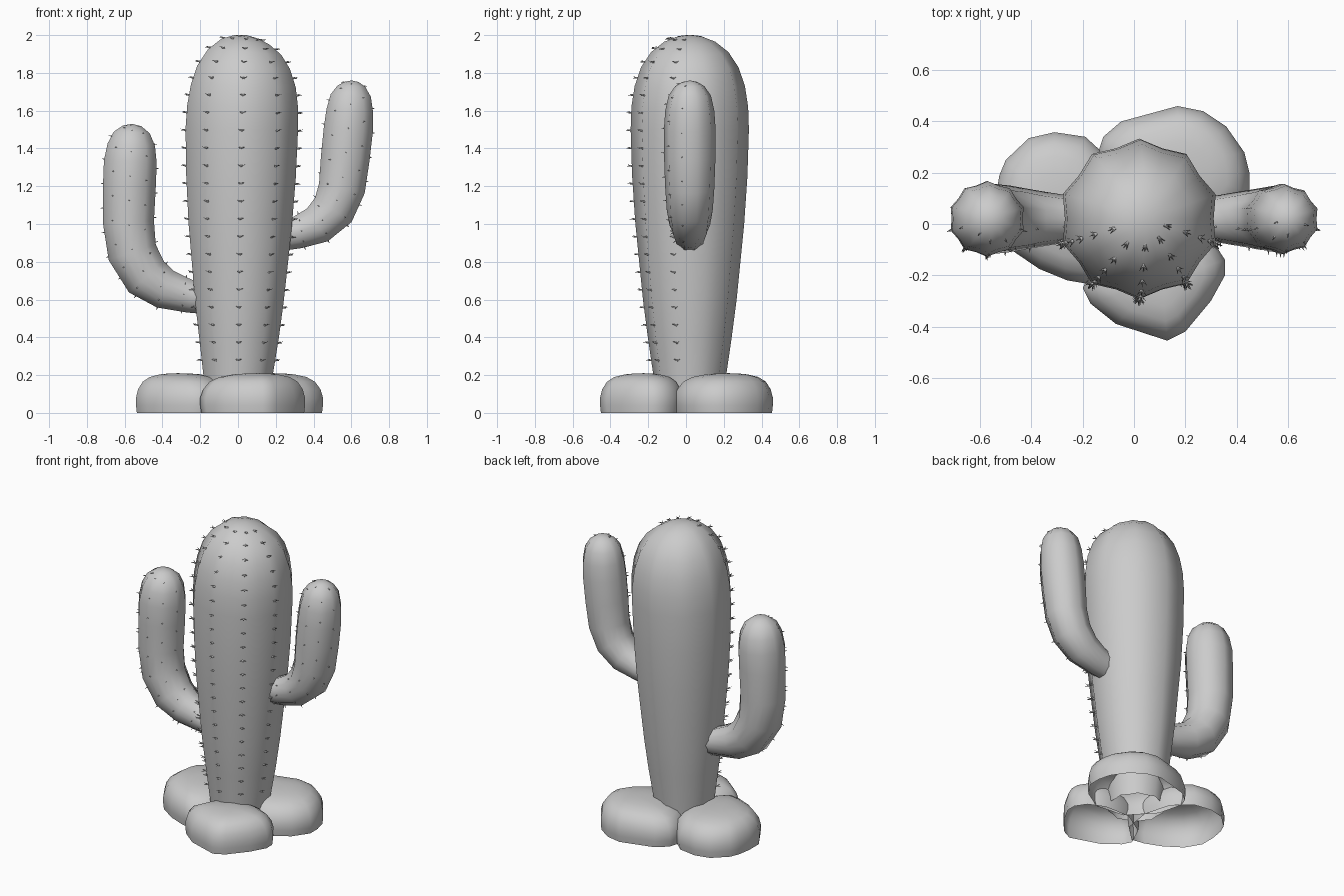
import bpy, bmesh, math
from mathutils import Vector

if "Cube" in bpy.data.objects:
    bpy.data.objects.remove(bpy.data.objects["Cube"])

RIDGES = 10
CY = 0.02


def finish(bm, name):
    bmesh.ops.recalc_face_normals(bm, faces=bm.faces)
    for f in bm.faces:
        f.smooth = True
    me = bpy.data.meshes.new(name)
    bm.to_mesh(me)
    bm.free()
    ob = bpy.data.objects.new(name, me)
    bpy.context.collection.objects.link(ob)
    return ob


def loft(name, rings, apex):
    """Skin closed rings, open at the start and closed to an apex point."""
    bm = bmesh.new()
    rows = [[bm.verts.new(p) for p in ring] for ring in rings]
    n = len(rows[0])
    for a, b in zip(rows, rows[1:]):
        for i in range(n):
            j = (i + 1) % n
            bm.faces.new((a[i], a[j], b[j], b[i]))
    tip = bm.verts.new(apex)
    for i in range(n):
        bm.faces.new((rows[-1][i], rows[-1][(i + 1) % n], tip))
    return finish(bm, name)


def ribbed_rings(path):
    """Star-shaped sections along an (x, z, radius) path; last point is the tip."""
    pts = [Vector((x, CY, z)) for x, z, r in path]
    rings = []
    for k in range(len(path) - 1):
        t = (pts[k + 1] - pts[max(k - 1, 0)]).normalized()
        n, b = Vector((t.z, 0, -t.x)), Vector((0, 1, 0))
        ring = []
        for i in range(RIDGES * 2):
            a = math.radians(18 + i * 18)
            r = path[k][2] * (1 if i % 2 == 0 else 0.925)
            ring.append(pts[k] + n * r * math.cos(a) + b * r * math.sin(a))
        rings.append(ring)
    return pts, rings


def spine(bm, base, direction, length, radius):
    d = direction.normalized()
    u = d.orthogonal().normalized()
    v = d.cross(u)
    tri = [bm.verts.new(base - d * 0.004 + (u * math.cos(a) + v * math.sin(a)) * radius)
           for a in (0, 2 * math.pi / 3, 4 * math.pi / 3)]
    tip = bm.verts.new(base + d * length)
    for i in range(3):
        bm.faces.new((tri[i], tri[(i + 1) % 3], tip))


def spines(name, pts, rings, start, step, length, radius, spread):
    """Spines along the five ridges that face the front."""
    bm = bmesh.new()
    for ridge in range(5, 10):
        travelled, due = 0.0, start
        for k in range(len(rings) - 1):
            p, q = rings[k][ridge * 2], rings[k + 1][ridge * 2]
            seg = (q - p).length
            while due <= travelled + seg:
                f = (due - travelled) / seg
                base = p.lerp(q, f)
                along = (q - p).normalized()
                out = (base - pts[k].lerp(pts[k + 1], f)).normalized()
                side = along.cross(out)
                for s in spread:
                    d = out + side * s + along * 0.4 * abs(s)
                    spine(bm, base, d, length, radius)
                due += step
            travelled += seg
    finish(bm, name)


# Trunk and arms
trunk = [(0, 0.05, 0.175), (0, 0.2, 0.193), (0.005, 0.4, 0.222), (0.007, 0.6, 0.248),
         (0.01, 0.8, 0.268), (0.012, 1.0, 0.288), (0.016, 1.25, 0.305), (0.02, 1.5, 0.313),
         (0.025, 1.62, 0.309), (0.028, 1.73, 0.292), (0.03, 1.83, 0.258), (0.035, 1.91, 0.205),
         (0.04, 1.965, 0.135), (0.045, 1.99, 0.07), (0.045, 2.0, 0)]
right_arm = [(0.2, 0.935, 0.085), (0.315, 0.955, 0.09), (0.42, 0.995, 0.108), (0.505, 1.075, 0.122),
             (0.55, 1.19, 0.13), (0.568, 1.35, 0.136), (0.584, 1.5, 0.137), (0.592, 1.6, 0.13),
             (0.597, 1.68, 0.112), (0.6, 1.73, 0.077), (0.6, 1.752, 0.04), (0.6, 1.76, 0)]
left_arm = [(-0.13, 0.6, 0.085), (-0.25, 0.615, 0.09), (-0.385, 0.655, 0.112), (-0.485, 0.72, 0.13),
            (-0.56, 0.85, 0.138), (-0.58, 1.01, 0.142), (-0.575, 1.2, 0.147), (-0.57, 1.33, 0.147),
            (-0.565, 1.42, 0.132), (-0.562, 1.485, 0.1), (-0.56, 1.52, 0.05), (-0.56, 1.53, 0)]
for name, path, args in (
        ("trunk", trunk, (0.23, 0.094, 0.03, 0.006, (-0.9, 0, 0.9))),
        ("right_arm", right_arm, (0.14, 0.13, 0.017, 0.005, (0,))),
        ("left_arm", left_arm, (0.16, 0.13, 0.017, 0.005, (0,)))):
    pts, rings = ribbed_rings(path)
    loft(name, rings, pts[-1])
    spines(name + "_spines", pts, rings, *args)

# Rounded stones around the foot, hollow underneath
stones = {
    "front_stone": [(-.2, -.25), (-.17, -.31), (-.07, -.39), (.13, -.455), (.2, -.42), (.3, -.3),
                    (.355, -.2), (.355, -.14), (.31, -.07), (.2, -.02), (.02, -.02), (-.14, -.12)],
    "back_stone": [(-.14, .28), (-.12, .34), (-.05, .4), (.17, .46), (.27, .44), (.36, .38),
                   (.43, .28), (.45, .2), (.45, .12), (.38, .02), (.25, -.06), (.05, -.04), (-.1, .12)],
    "left_stone": [(-.54, .1), (-.525, .19), (-.5, .25), (-.41, .335), (-.31, .358), (-.19, .34),
                   (-.08, .24), (-.03, .06), (-.06, -.13), (-.17, -.235), (-.26, -.22), (-.37, -.175),
                   (-.48, -.1), (-.54, 0)],
}
profile = [(0.0, 0.98), (0.04, 1.0), (0.08, 1.0), (0.125, 0.95), (0.165, 0.84),
           (0.19, 0.67), (0.204, 0.42), (0.209, 0.2)]
for name, outline in stones.items():
    cx = sum(p[0] for p in outline) / len(outline)
    cy = sum(p[1] for p in outline) / len(outline)
    rings = [[(cx + (x - cx) * s, cy + (y - cy) * s, z) for x, y in outline] for z, s in profile]
    loft(name, rings, (cx, cy, 0.21))
